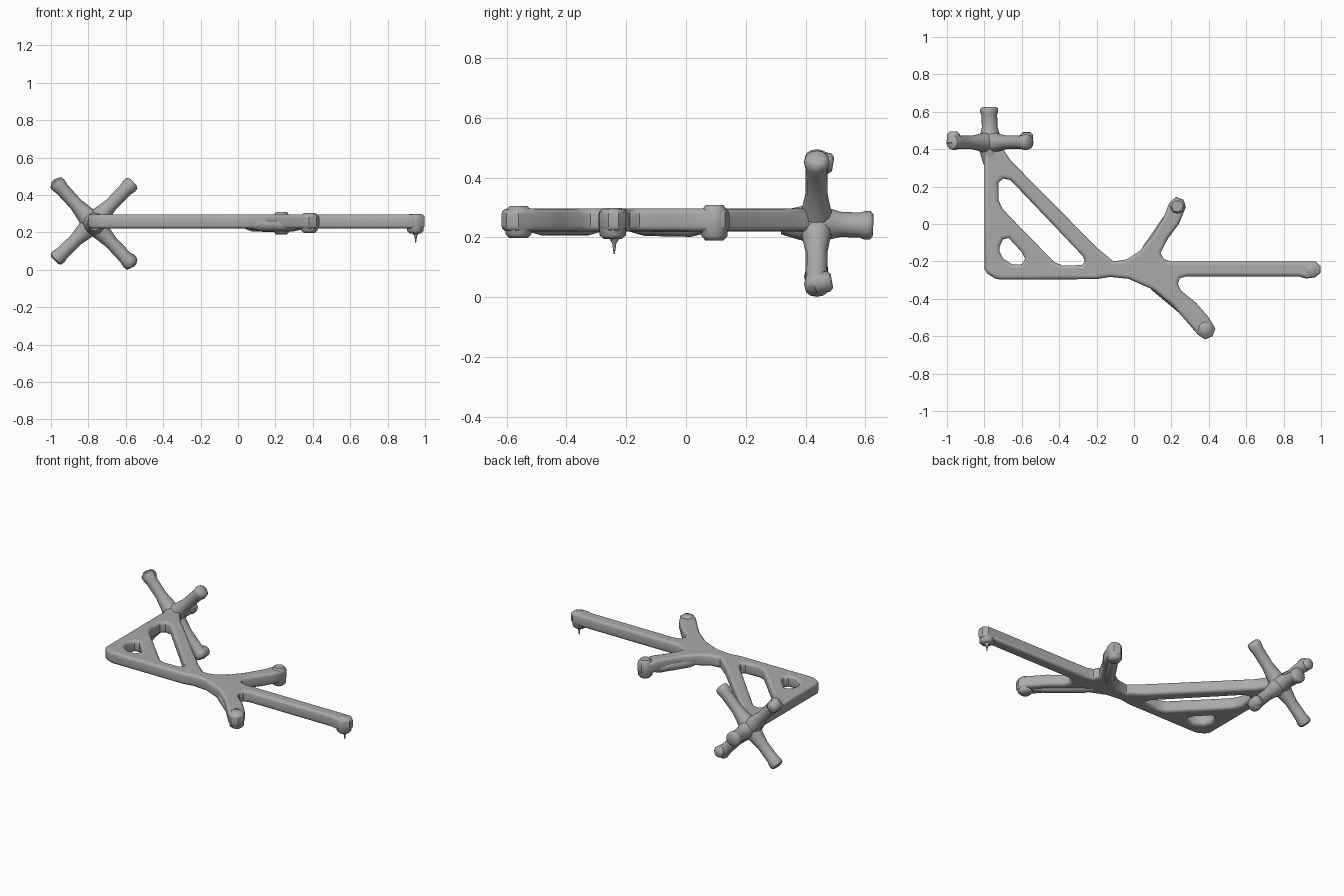
import bpy, bmesh, math
from mathutils import Vector

cube = bpy.data.objects.get("Cube")
if cube:
    bpy.data.objects.remove(cube, do_unlink=True)

grey = bpy.data.materials.new("plain grey")
grey.use_nodes = True
COLOUR = (0.40, 0.40, 0.40, 1)
grey.diffuse_color = COLOUR
grey.node_tree.nodes["Principled BSDF"].inputs["Base Color"].default_value = COLOUR


def finish(obj, angle=40):
    obj.data.materials.clear()
    obj.data.materials.append(grey)
    bpy.ops.object.select_all(action='DESELECT')
    obj.select_set(True)
    bpy.context.view_layer.objects.active = obj
    bpy.ops.object.shade_smooth_by_angle(angle=math.radians(angle))


def plate(name, loops, low, high, bevel):
    """Flat outline with holes, thickened and given rounded edges."""
    cu = bpy.data.curves.new(name, 'CURVE')
    cu.dimensions, cu.fill_mode = '2D', 'BOTH'
    cu.extrude = (high - low) / 2 - bevel
    cu.bevel_depth, cu.bevel_resolution, cu.offset = bevel, 2, -bevel
    for pts in loops:
        sp = cu.splines.new('POLY')
        sp.points.add(len(pts) - 1)
        for p, (x, y) in zip(sp.points, pts):
            p.co = (x, y, 0, 1)
        sp.use_cyclic_u = True
    tmp = bpy.data.objects.new(name + "_curve", cu)
    bpy.context.collection.objects.link(tmp)
    bpy.context.view_layer.update()
    mesh = bpy.data.meshes.new_from_object(
        tmp.evaluated_get(bpy.context.evaluated_depsgraph_get()))
    bpy.data.objects.remove(tmp, do_unlink=True)
    obj = bpy.data.objects.new(name, mesh)
    bpy.context.collection.objects.link(obj)
    obj.location.z = (low + high) / 2
    finish(obj)


def rod(name, start, end, rings, sides=12):
    """Turned bar; rings are (fraction along, radius)."""
    a, b = Vector(start), Vector(end)
    rot = (b - a).to_track_quat('Z', 'Y')
    bm = bmesh.new()
    prev = None
    for t, r in rings:
        ring = [bm.verts.new(a.lerp(b, t) + rot @ Vector(
            (r * math.cos(2 * math.pi * i / sides), r * math.sin(2 * math.pi * i / sides), 0)))
            for i in range(sides)]
        if prev:
            for i in range(sides):
                j = (i + 1) % sides
                bm.faces.new((prev[i], prev[j], ring[j], ring[i]))
        else:
            bm.faces.new(ring[::-1])
        prev = ring
    bm.faces.new(prev)
    mesh = bpy.data.meshes.new(name)
    bm.to_mesh(mesh)
    bm.free()
    obj = bpy.data.objects.new(name, mesh)
    bpy.context.collection.objects.link(obj)
    finish(obj, 50)


# Flat frame: braced triangle, forked hub and long arm in one outline
outline = [(-.80, .43), (-.80, -.24), (-.785, -.265), (-.745, -.29), (-.72, -.297),
           (-.2, -.295), (-.13, -.283), (-.03, -.293), (.1, -.35), (.2, -.43),
           (.28, -.52), (.34, -.59), (.38, -.617), (.42, -.60), (.435, -.56),
           (.40, -.5), (.33, -.42), (.25, -.355), (.235, -.32), (.245, -.29), (.28, -.28),
           (.88, -.28), (.92, -.292), (.97, -.285), (.998, -.26), (.998, -.225),
           (.97, -.20), (.2, -.20), (.16, -.188), (.142, -.155), (.18, -.08),
           (.24, 0), (.277, .09), (.265, .13), (.225, .145), (.187, .11),
           (.16, .04), (.1, -.06), (.03, -.145), (-.04, -.19), (-.11, -.20),
           (-.2, -.125), (-.66, .34), (-.72, .43)]
large_hole = [(-.725, .22), (-.70, .243), (-.66, .235), (-.275, -.17), (-.262, -.20),
              (-.28, -.22), (-.38, -.222), (-.425, -.205), (-.66, .035), (-.705, .085),
              (-.725, .13)]
small_hole = [(-.718, -.12), (-.70, -.082), (-.67, -.075), (-.60, -.15), (-.582, -.185),
              (-.60, -.215), (-.65, -.217), (-.70, -.185), (-.718, -.15)]
plate("frame", [outline, large_hole, small_hole], .22, .297, .018)

# Thicker pads at the fork tips and the arm tip
pad = [(0, .03), (.12, .044), (.85, .044), (1, .03)]
rod("fork_pad_back", (.232, .095, .19), (.232, .095, .308), pad)
rod("fork_pad_front", (.382, -.56, .198), (.382, -.56, .305), pad)
rod("arm_tip_pad", (.948, -.245, .195), (.948, -.245, .298), pad)
rod("arm_tip_drip", (.95, -.24, .20), (.95, -.24, .145), [(0, .02), (.35, .007), (1, .002)], 8)

# Swellings on the underside of the fork
under = [(0, .02), (.2, .034), (.8, .034), (1, .02)]
rod("fork_rib_back", (.04, -.19, .24), (.22, .07, .235), under)
rod("fork_rib_front", (.06, -.28, .24), (.36, -.53, .24), under)

# Four diagonal spokes on a hub
HUB = Vector((-.775, .435, .25))
spoke = [(0, .062), (.25, .046), (.45, .036), (.8, .037), (.9, .043), (.97, .04), (1, .025)]
tips = {"upper_right": (-.98, .475), "upper_left": (-.56, .47),
        "lower_right": (-.98, .05), "lower_left": (-.56, .022)}
for side, (x, z) in tips.items():
    rod("spoke_" + side, HUB, (x, .438, z), spoke)
rod("spoke_knob_upper", (-.965, .43, .455), (-.965, .492, .445), [(0, .035), (.8, .035), (1, .024)])
rod("spoke_knob_lower", (-.575, .43, .045), (-.575, .488, .055), [(0, .035), (.8, .035), (1, .024)])

# Axle through the hub with a flared back end
rod("axle", (-.765, .32, .25), (-.775, .625, .24),
    [(0, .04), (.25, .06), (.4, .066), (.55, .05), (.65, .042), (.86, .042),
     (.91, .048), (.97, .048), (1, .038)])
